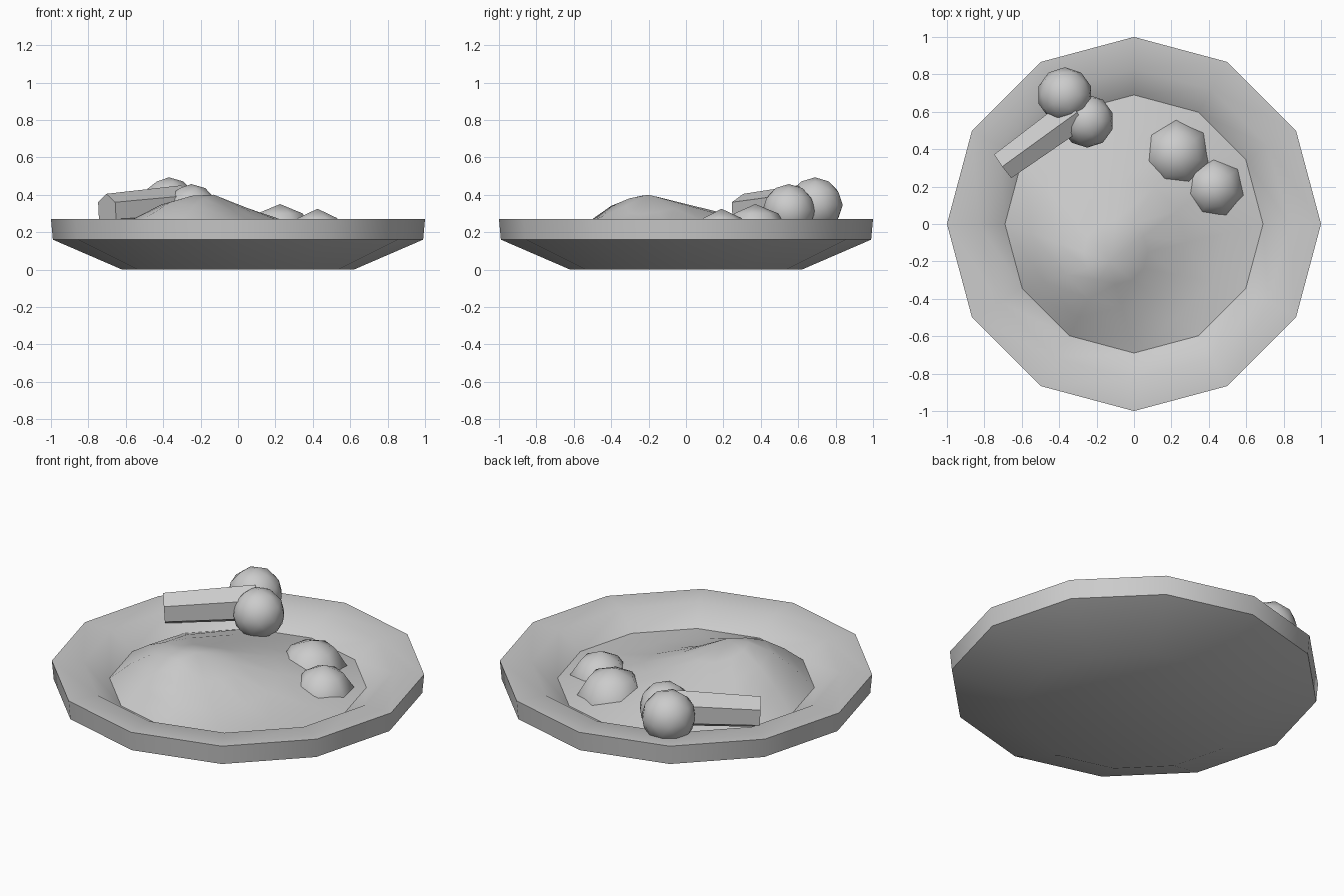
import bpy, bmesh, math
from mathutils import Vector

cube = bpy.data.objects.get("Cube")
if cube:
    bpy.data.objects.remove(cube, do_unlink=True)

grey = bpy.data.materials.new("plain_grey")
grey.use_nodes = True
GREY = (0.6, 0.6, 0.6, 1)
grey.diffuse_color = GREY
grey.node_tree.nodes["Principled BSDF"].inputs["Base Color"].default_value = GREY


def finish(name, bm, angle):
    """Turn a bmesh into a smooth shaded object with sharp creases."""
    bmesh.ops.remove_doubles(bm, verts=bm.verts, dist=0.0001)
    mesh = bpy.data.meshes.new(name)
    bm.to_mesh(mesh)
    bm.free()
    mesh.materials.append(grey)
    obj = bpy.data.objects.new(name, mesh)
    bpy.context.collection.objects.link(obj)
    bpy.ops.object.select_all(action='DESELECT')
    obj.select_set(True)
    bpy.context.view_layer.objects.active = obj
    bpy.ops.object.shade_smooth_by_angle(angle=math.radians(angle))
    return obj


def skin(bm, rings):
    """Join neighbouring rings of points with faces."""
    loops = [[bm.verts.new(p) for p in ring] for ring in rings]
    n = len(rings[0])
    for a, b in zip(loops, loops[1:]):
        for i in range(n):
            j = (i + 1) % n
            bm.faces.new((a[i], a[j], b[j], b[i]))
    return loops


def circle(r, z, sides, centre=(0, 0)):
    turns = [math.pi / 2 + math.tau * i / sides for i in range(sides)]
    return [(centre[0] + r * math.cos(a), centre[1] + r * math.sin(a), z) for a in turns]


SIDES = 12
FILL_R, FILL_Z = 0.69, 0.18

# Dish: base, flared underside, rim band, flat rim and sloping inner wall
bm = bmesh.new()
profile = [(0.62, 0), (0.99, 0.16), (1, 0.27), (0.83, 0.27), (FILL_R, FILL_Z)]
loops = skin(bm, [circle(r, z, SIDES) for r, z in profile])
bm.faces.new(loops[0][::-1])
finish("dish", bm, 35)

# Food mound: rings shrinking towards an off-centre peak
peak = Vector((-0.13, -0.2, 0.4))
rings = []
for t in (1, 0.75, 0.5, 0.25):
    ring = []
    for p in circle(FILL_R, FILL_Z, SIDES):
        a = math.atan2(p[1], p[0])
        swell = 0.07 * max(0, math.cos(a - math.radians(215)))
        hollow = 0.07 * max(0, math.cos(a - math.radians(320)))
        v = peak.lerp(Vector(p), t)
        v.z += math.sin(math.pi * t) * (swell - hollow)
        ring.append(v)
    rings.append(ring)
bm = bmesh.new()
inner = skin(bm, rings)[-1]
top = bm.verts.new(peak)
for i in range(SIDES):
    bm.faces.new((inner[i], inner[(i + 1) % SIDES], top))
finish("food_mound", bm, 50)

# Two seven-sided lumps beside the mound
for name, centre, r, top_z in (("large_lump", (0.225, 0.37), 0.19, 0.35),
                               ("small_lump", (0.425, 0.19), 0.165, 0.325)):
    bm = bmesh.new()
    shape = [(1, 0.14), (1, 0.19), (0.65, top_z - 0.05)]
    inner = skin(bm, [circle(r * k, z, 7, centre) for k, z in shape])[-1]
    top = bm.verts.new((*centre, top_z))
    for i in range(7):
        bm.faces.new((inner[i], inner[(i + 1) % 7], top))
    finish(name, bm, 50)

# Bone shaft: six-sided and slightly tapered, resting on the rim
start, end = Vector((-0.7, 0.31, 0.315)), Vector((-0.3, 0.6, 0.345))
axis = end - start
bm = bmesh.new()
bmesh.ops.create_cone(bm, cap_ends=True, segments=6, radius1=0.09, radius2=0.105,
                      depth=axis.length)
bmesh.ops.rotate(bm, verts=bm.verts, matrix=axis.to_track_quat('Z', 'Y').to_matrix())
bmesh.ops.translate(bm, verts=bm.verts, vec=(start + end) / 2)
finish("bone_shaft", bm, 35)

# Two round knobs on the bone end
for name, centre, r in (("bone_knob_back", (-0.37, 0.69, 0.345), 0.148),
                        ("bone_knob_front", (-0.25, 0.55, 0.315), 0.142)):
    bm = bmesh.new()
    bmesh.ops.create_icosphere(bm, subdivisions=2, radius=r)
    bmesh.ops.translate(bm, verts=bm.verts, vec=centre)
    finish(name, bm, 50)
